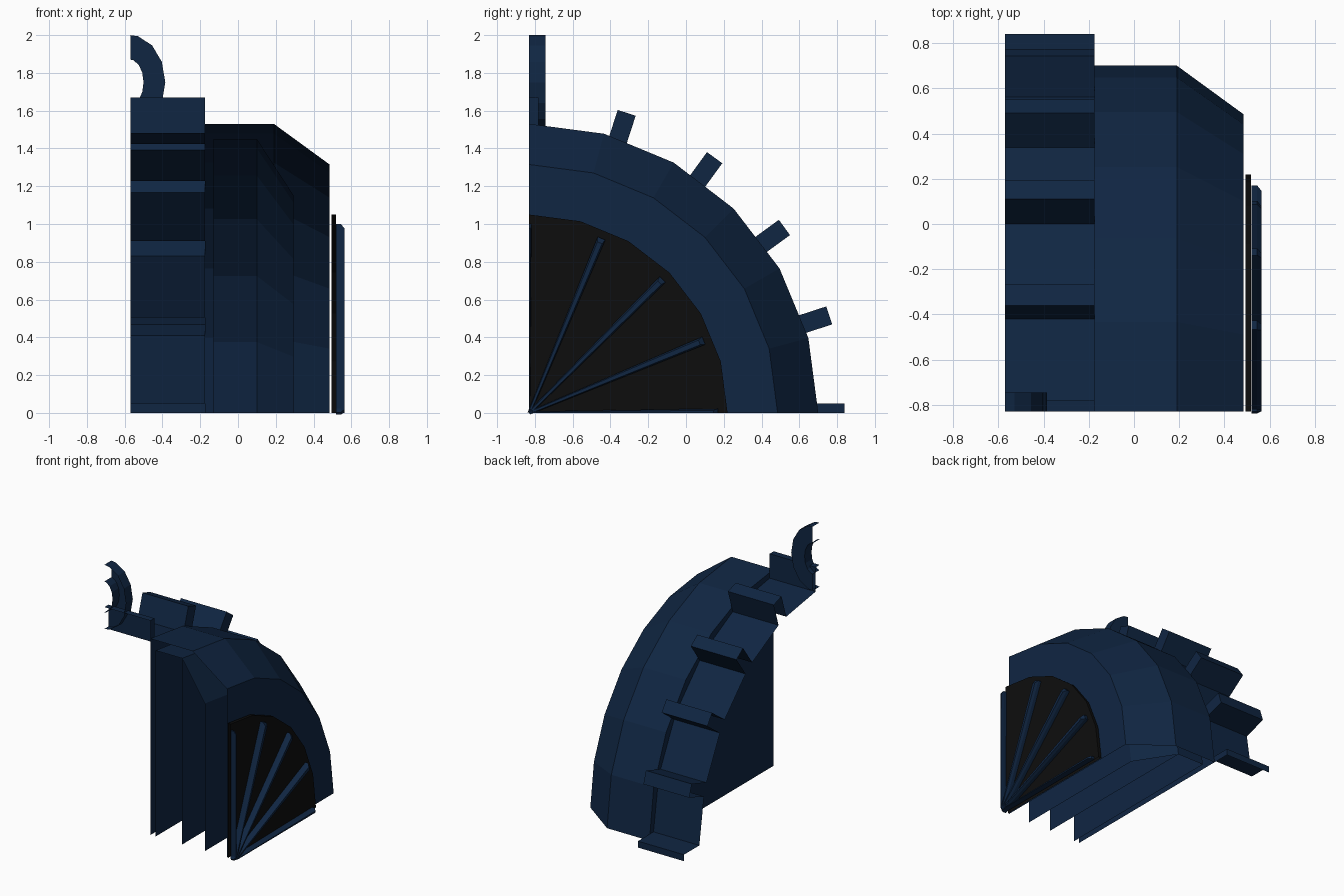
import bpy, bmesh, math

if "Cube" in bpy.data.objects:
    bpy.data.objects.remove(bpy.data.objects["Cube"])

# The model is an open quarter of a wheel: axis along x at y=-0.83, z=0
AY = -0.83
X0 = -0.57


def material(name, col):
    m = bpy.data.materials.new(name)
    m.diffuse_color = (*col, 1)
    m.use_nodes = True
    m.node_tree.nodes["Principled BSDF"].inputs["Base Color"].default_value = m.diffuse_color
    return m


BLUE = material("dark navy", (0.005, 0.019, 0.055))
BLACK = material("near black", (0.004, 0.004, 0.004))


def make(name, verts, faces, mat):
    me = bpy.data.meshes.new(name)
    me.from_pydata(verts, [], faces)
    bm = bmesh.new()
    bm.from_mesh(me)
    bmesh.ops.remove_doubles(bm, verts=bm.verts, dist=1e-5)
    bmesh.ops.recalc_face_normals(bm, faces=bm.faces)
    bm.to_mesh(me)
    bm.free()
    me.materials.append(mat)
    ob = bpy.data.objects.new(name, me)
    bpy.context.collection.objects.link(ob)
    return ob


def polar(x, r, a, off=0.0):
    """Point at radius r and angle a, shifted sideways by off."""
    c, s = math.cos(a), math.sin(a)
    return (x, AY + r * c - off * s, r * s + off * c)


def revolve(name, profile, mat, n=6):
    """Quarter turn of an (x, r) profile, left open at the cuts."""
    k = len(profile)
    verts = [polar(x, r, math.pi / 2 * i / n) for i in range(n + 1) for x, r in profile]
    faces = [(i * k + j, i * k + j + 1, (i + 1) * k + j + 1, (i + 1) * k + j)
             for i in range(n) for j in range(k - 1)]
    return make(name, verts, faces, mat)


# Drum shell, its inner lining and inner partition
revolve("drum_shell", [(-0.175, 0), (-0.175, 1.53), (0.19, 1.53), (0.485, 1.315), (0.485, 0)], BLUE)
revolve("drum_lining", [(-0.13, 0), (-0.13, 1.45), (0.10, 1.45), (0.295, 1.15), (0.295, 0)], BLUE)
revolve("drum_partition", [(0.10, 0), (0.10, 1.45)], BLUE)

# Black face plate
revolve("face_plate", [(0.494, 0), (0.494, 1.05), (0.518, 1.05), (0.518, 0)], BLACK)

# Toothed band: a folded sheet with hollow teeth every 18 degrees
R_BASE, R_TIP, HALF, X1 = 1.48, 1.67, 0.05, -0.175
path, caps = [], []
for k in range(6):
    a = math.radians(18 * k)
    lo = 0 if k == 0 else -HALF
    hi = 0 if k == 5 else HALF
    start = len(path)
    path += [(R_BASE, a, lo), (R_TIP, a, lo), (R_TIP, a, hi), (R_BASE, a, hi)]
    caps.append([start + i for i in range(4)])
n = len(path)
verts = [polar(x, *p) for x in (X1, X0) for p in path]
# the half teeth at both ends stay open on the cut planes
faces = [(i, i + 1, i + 1 + n, i + n) for i in range(n - 1) if i not in (0, n - 2)]
make("toothed_band", verts, faces + caps, BLUE)

# Spokes on the face plate, half width at the two cuts
for k in range(5):
    a = math.radians(22.5 * k)
    lo = 0 if k == 0 else -0.022
    hi = 0 if k == 4 else 0.022
    if k == 4:
        lo = -0.012
    verts = []
    for x, r0, r1, w in ((0.52, 0.0, 1.0, 1.0), (0.545, 0.0, 1.0, 1.0), (0.565, 0.02, 0.975, 0.6)):
        verts += [polar(x, r0, a, lo * w * 0.4), polar(x, r1, a, lo * w),
                  polar(x, r1, a, hi * w), polar(x, r0, a, hi * w * 0.4)]
    faces = [(0, 1, 2, 3), (8, 9, 10, 11)]
    for b in (0, 4):
        faces += [(b + i, b + (i + 1) % 4, b + 4 + (i + 1) % 4, b + 4 + i) for i in range(4)]
    make("spoke_%d" % k, verts, faces, BLUE)

# Hanging loop: half of an oval ring, open at the front cut
verts, faces = [], []
angles = [90, 77.1, 51.4, 25.7, 0, -25.7, -51.4, -77.1, -90]
for d in angles:
    c, s = math.cos(math.radians(d)), math.sin(math.radians(d))
    for y, rx, rz in ((AY, 0.185, 0.25), (-0.745, 0.185, 0.25), (-0.745, 0.07, 0.12), (AY, 0.07, 0.12)):
        verts.append((X0 + rx * c, y, 1.75 + rz * s))
for i in range(len(angles) - 1):
    faces += [(4 * i + j, 4 * i + j + 1, 4 * i + j + 5, 4 * i + j + 4) for j in range(3)]
make("hanging_loop", verts, faces, BLUE)
